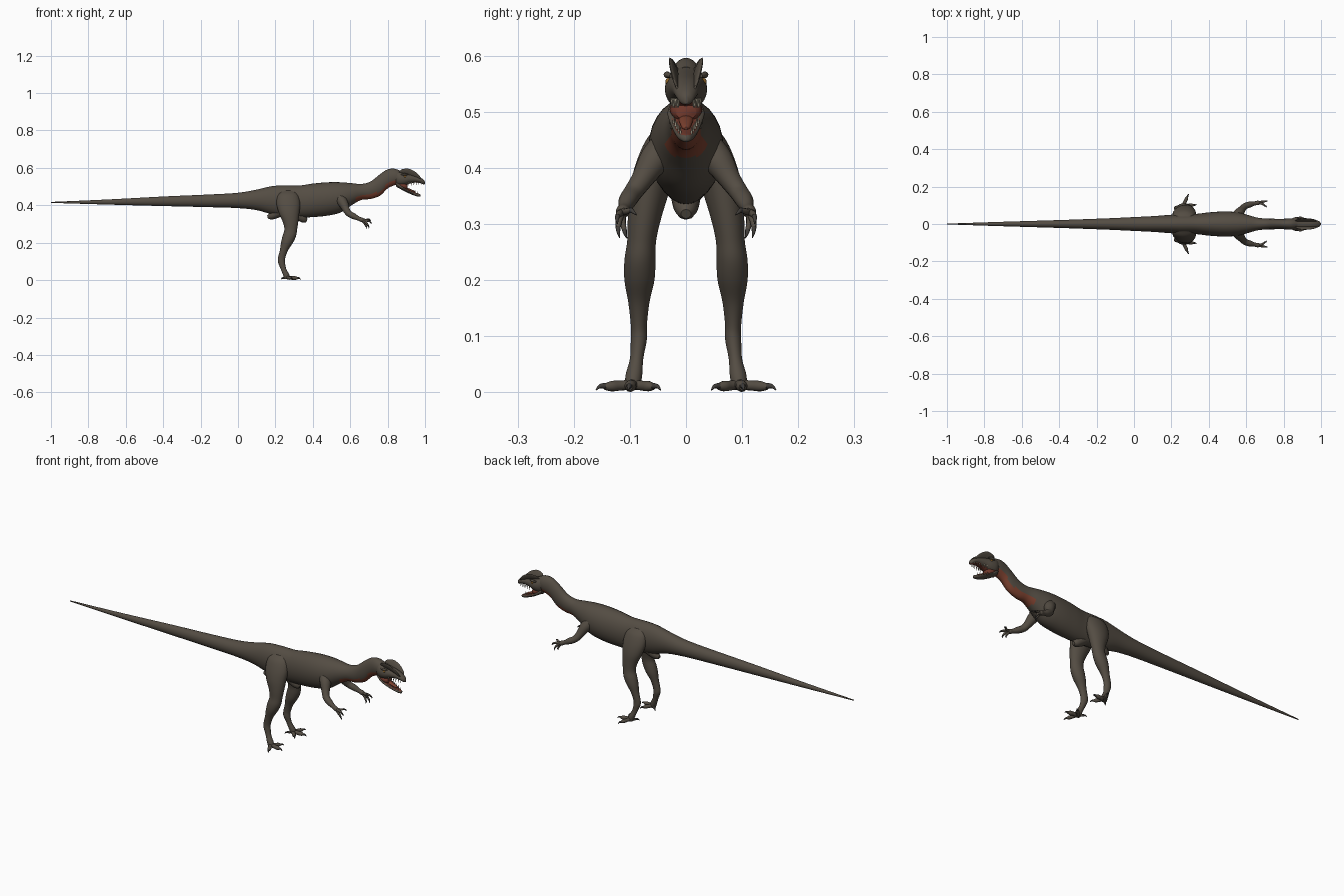
import bpy, bmesh, math
from mathutils import Vector


def mat(name, r, g, b):
    m = bpy.data.materials.new(name)
    m.diffuse_color = (r, g, b, 1)
    return m


SKIN = mat("brown grey skin", .088, .073, .056)
RED = mat("red throat", .20, .052, .028)
MOUTH = mat("mouth red", .16, .04, .025)
CLAW = mat("dark claw", .05, .045, .04)
TOOTH = mat("tooth ivory", .45, .40, .30)
EYE = mat("amber eye", .25, .12, .02)


def smooth_rows(rows, n):
    """Catmull-Rom interpolation through rows of numbers."""
    out = []
    for i in range(len(rows) - 1):
        p = [rows[max(0, min(len(rows) - 1, i + k))] for k in (-1, 0, 1, 2)]
        for j in range(n):
            t = j / n
            out.append([.5 * (2 * b + (c - a) * t + (2 * a - 5 * b + 4 * c - d) * t * t
                              + (3 * b - a - 3 * c + d) * t ** 3) for a, b, c, d in zip(*p)])
    return out + [list(rows[-1])]


def loft(name, rings, m, sides=20, mirror=False, rule=None, extra=None):
    """Skin a list of (centre, u half axis, v half axis) rings."""
    bm = bmesh.new()
    loops = []
    for c, u, v in rings:
        loops.append([bm.verts.new(c + u * math.cos(a) + v * math.sin(a))
                      for a in (2 * math.pi * k / sides for k in range(sides))])
    for A, B in zip(loops, loops[1:]):
        for k in range(sides):
            bm.faces.new((A[k], A[k - 1], B[k - 1], B[k]))
    bm.faces.new(loops[0])
    bm.faces.new(loops[-1])
    bmesh.ops.recalc_face_normals(bm, faces=bm.faces)
    if rule:
        for f in bm.faces:
            f.material_index = int(rule(f.calc_center_median(), f.normal))
    me = bpy.data.meshes.new(name)
    bm.to_mesh(me)
    bm.free()
    me.materials.append(m)
    if extra:
        me.materials.append(extra)
    ob = bpy.data.objects.new(name, me)
    bpy.context.collection.objects.link(ob)
    if mirror:
        md = ob.modifiers.new("mirror", 'MIRROR')
        md.use_axis = (False, True, False)
        md.use_mirror_merge = False
    bpy.ops.object.select_all(action='DESELECT')
    ob.select_set(True)
    bpy.context.view_layer.objects.active = ob
    bpy.ops.object.shade_smooth_by_angle(angle=math.radians(50))
    return ob


def x_loft(name, rows, m, n=5, sides=24, **kw):
    """Rows of x, top z, bottom z, half width, centred on y = 0."""
    rings = [(Vector((x, 0, (t + b) / 2)), Vector((0, max(w, .001), 0)),
              Vector((0, 0, max((t - b) / 2, .001)))) for x, t, b, w in smooth_rows(rows, n)]
    return loft(name, rings, m, sides, **kw)


def tube(name, pts, m, n=4, sides=10, mirror=True, **kw):
    """Rows of x, y, z, radius along a path."""
    rows = smooth_rows(pts, n)
    P = [Vector(r[:3]) for r in rows]
    rings, ref = [], None
    for i, r in enumerate(rows):
        d = (P[min(i + 1, len(P) - 1)] - P[max(i - 1, 0)]).normalized()
        if ref is None:
            ref = d.orthogonal()
        u = (ref - d * ref.dot(d)).normalized()
        ref = u
        rad = max(r[3], .0006)
        rings.append((P[i], u * rad, d.cross(u) * rad))
    return loft(name, rings, m, sides, mirror=mirror, **kw)


# body from tail tip to back of the skull, red under the neck
x_loft("body", [
    (-1, .418, .413, .002), (-.7, .431, .404, .012), (-.4, .447, .396, .021),
    (-.15, .458, .390, .030), (0, .467, .385, .037), (.1, .484, .374, .042),
    (.18, .502, .352, .048), (.25, .506, .340, .053), (.33, .506, .335, .054),
    (.4, .516, .337, .062), (.48, .523, .345, .067), (.55, .523, .362, .063),
    (.61, .518, .402, .048), (.66, .514, .429, .034), (.71, .528, .434, .029),
    (.76, .567, .452, .028), (.80, .592, .490, .028), (.84, .595, .508, .030),
    (.875, .580, .512, .026)], SKIN, n=6, sides=28, extra=RED,
    rule=lambda c, nrm: .63 < c.x < .87 and nrm.z < -.3 and c.z > .42)

# pelvis bones pushing the skin out
tube("pubis_bulge", [(.27, 0, .39, .03), (.32, 0, .35, .027), (.352, 0, .326, .02),
                     (.368, 0, .318, .009)], SKIN, mirror=False)
tube("ischium_bulge", [(.26, 0, .39, .03), (.21, 0, .36, .027), (.178, 0, .343, .02),
                       (.158, 0, .338, .009)], SKIN, mirror=False)

# skull, jaw and mouth
x_loft("skull", [
    (.835, .585, .515, .022), (.86, .583, .502, .036), (.89, .575, .505, .037),
    (.92, .568, .516, .031), (.95, .560, .521, .025), (.975, .549, .518, .020),
    (.992, .537, .512, .013), (1.0, .526, .514, .003)], SKIN,
    extra=MOUTH, rule=lambda c, nrm: nrm.z < -.85 and c.x > .9)
x_loft("lower_jaw", [
    (.845, .535, .500, .024), (.87, .512, .486, .033), (.90, .489, .470, .028),
    (.93, .475, .457, .022), (.955, .466, .448, .016), (.972, .460, .446, .009),
    (.977, .456, .449, .002)], SKIN,
    extra=MOUTH, rule=lambda c, nrm: nrm.z > .75 and c.x > .88)
x_loft("mouth_lining", [(.85, .53, .495, .024), (.875, .522, .488, .029),
                        (.895, .520, .482, .026), (.905, .512, .486, .018)], MOUTH)
x_loft("tongue", [(.88, .50, .485, .014), (.915, .490, .476, .012), (.94, .479, .468, .008),
                  (.95, .473, .468, .002)], RED, sides=12)

# teeth
for i in range(6):
    x, y = .915 + i * .013, .025 - i * .0024
    tube("upper_tooth", [(x, y, .524, .003), (x - .002, y, .507, .0005)], TOOTH, n=1, sides=5)
for i in range(5):
    x = .908 + i * .013
    tube("lower_tooth", [(x, .022 - i * .003, .479 - i * .005, .0025),
                         (x + .001, .022 - i * .003, .493 - i * .005, .0005)],
         TOOTH, n=1, sides=5)

# twin head crests leaning outwards
lean = Vector((0, .40, .92))
side = Vector((0, .92, -.40))
rings = []
for x, z, h in smooth_rows([(.862, .578, .003), (.872, .577, .016), (.89, .572, .026),
                            (.91, .568, .031), (.93, .562, .030), (.95, .555, .025),
                            (.968, .548, .014), (.977, .546, .003)], 4):
    low = Vector((x, .014, z - .008))
    half = (h + .008) / 2
    rings.append((low + lean * half, side * (.001 + .17 * half), lean * half))
loft("crest", rings, SKIN, 16, mirror=True)

# brow and eyes
tube("brow", [(.872, .030, .564, .003), (.89, .034, .566, .006), (.91, .027, .564, .003)], SKIN)
tube("eye", [(.893, .026, .554, .007), (.893, .0345, .554, .0055), (.893, .0365, .554, .001)],
     EYE, n=2)

# legs as stacked horizontal sections: z, back x, front x, centre y, half width
rows = [(.478, .235, .300, .030, .010), (.455, .212, .322, .038, .030),
        (.41, .206, .332, .053, .036), (.36, .218, .328, .065, .036),
        (.31, .240, .322, .074, .030), (.27, .248, .316, .079, .026),
        (.235, .238, .310, .082, .028), (.20, .230, .294, .083, .027),
        (.16, .224, .268, .084, .019), (.12, .214, .253, .084, .0145),
        (.095, .214, .251, .084, .0145), (.06, .228, .258, .088, .012),
        (.03, .240, .274, .093, .015), (.006, .248, .280, .095, .013)]
rings = [(Vector(((b + f) / 2, y, z)), Vector(((f - b) / 2, 0, 0)), Vector((0, w, 0)))
         for z, b, f, y, w in smooth_rows(rows, 5)]
loft("leg", rings, SKIN, 22, mirror=True)

# toes with claws
for tx, ty, r in [(.285, .145, .0095), (.318, .101, .0105), (.295, .058, .0095),
                  (.243, .078, .006)]:
    bx, by = .262, .095
    dx, dy = tx - bx, ty - by
    tube("toe", [(bx, by, .014, r), (bx + dx * .45, by + dy * .45, .012, r * .95),
                 (bx + dx * .75, by + dy * .75, .011, r), (tx, ty, .010, r * .6)], SKIN)
    k = .017 / math.hypot(dx, dy)
    tube("toe_claw", [(tx - dx * k * .3, ty - dy * k * .3, .011, .006),
                      (tx + dx * k * .5, ty + dy * k * .5, .011, .004),
                      (tx + dx * k, ty + dy * k, .004, .001)], CLAW, sides=8)

# arms
tube("arm", [(.545, .040, .435, .028), (.562, .058, .412, .027), (.577, .078, .380, .020),
             (.592, .094, .357, .017), (.618, .104, .342, .016), (.645, .110, .329, .011),
             (.662, .113, .322, .012), (.672, .114, .318, .008)], SKIN, sides=14)

# fingers with hooked claws
for mid, end, tip in [((.685, .108, .322), (.698, .098, .325), (.711, .088, .316)),
                      ((.684, .119, .307), (.694, .121, .294), (.700, .118, .275)),
                      ((.677, .113, .303), (.684, .110, .290), (.688, .105, .274)),
                      ((.690, .119, .318), (.703, .122, .314), (.713, .122, .300))]:
    tube("finger", [(.660, .113, .322, .007), (*mid, .006), (*end, .0045)], SKIN, sides=8)
    tube("finger_claw", [(*end, .0045), (*((Vector(end) + Vector(tip)) / 2
                         + Vector((.002, .001, .001))), .0032), (*tip, .0007)], CLAW, sides=8)
